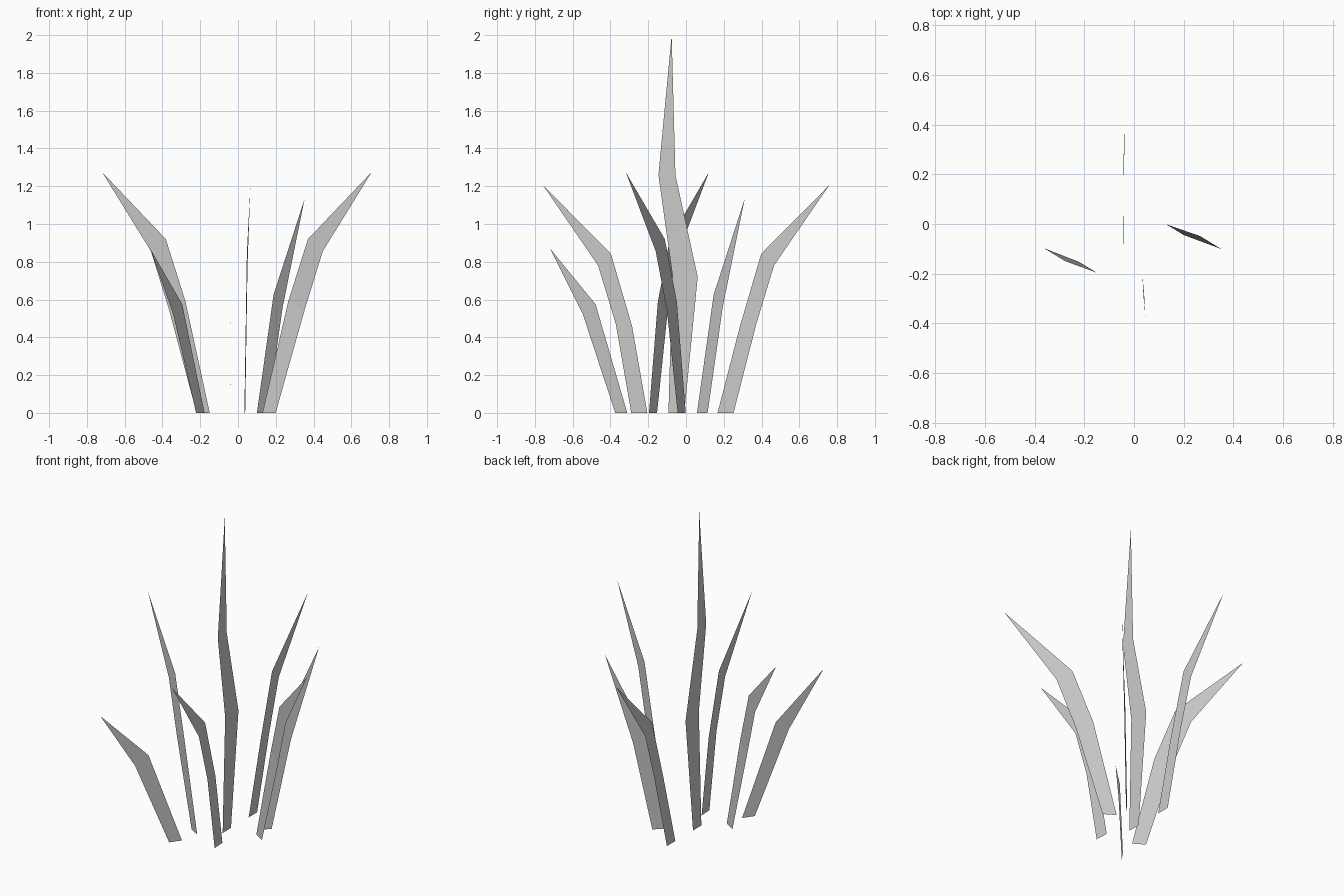
import bpy
from math import cos, sin, radians

if "Cube" in bpy.data.objects:
    bpy.data.objects.remove(bpy.data.objects["Cube"])

# Blade outlines: (inner distance, inner z, outer distance, outer z) per level, then the tip
WIDE = [(0.171, 0, 0.253, 0), (0.312, 0.59, 0.412, 0.54),
        (0.434, 0.92, 0.526, 0.855), (0.83, 1.275)]
ARCHED = [(0.167, 0, 0.252, 0), (0.286, 0.46, 0.372, 0.47),
          (0.398, 0.842, 0.466, 0.78), (0.758, 1.205)]
TALL = [(-0.093, 0, -0.009, 0), (-0.072, 0.73, 0.062, 0.72),
        (-0.146, 1.26, -0.056, 1.26), (-0.076, 2.0)]
SHORT = [(0.0, 0, 0.078, 0), (0.205, 0.575, 0.287, 0.52), (0.5, 0.87)]
SLIM = [(0.0, 0, 0.08, 0), (0.125, 0.626, 0.193, 0.56), (0.358, 1.135)]


def blade(name, outline, origin, angle, foot=(0, 0)):
    """Flat sheet leaning along angle; foot moves the base edge along/across it."""
    c, s = cos(radians(angle)), sin(radians(angle))
    verts = []
    for i, level in enumerate(outline):
        along, across = foot if i == 0 else (0, 0)
        for j in range(0, len(level), 2):
            r, z = level[j] + along, level[j + 1]
            verts.append((origin[0] + r * c - across * s,
                          origin[1] + r * s + across * c, z))
    faces = [(i, i + 1, i + 3, i + 2) for i in range(0, len(verts) - 3, 2)]
    n = len(verts)
    faces.append((n - 3, n - 2, n - 1))
    mesh = bpy.data.meshes.new(name)
    mesh.from_pydata(verts, [], faces)
    bpy.context.collection.objects.link(bpy.data.objects.new(name, mesh))


# Clump of seven leaves
blade("right_leaf", WIDE, (0, 0.1145), -31.5, (0, -0.031))
blade("left_leaf", WIDE, (-0.012, -0.312), 148.5, (0.007, -0.027))
blade("back_leaf", ARCHED, (-0.039, 0), 90, (0, 0.003))
blade("front_leaf", ARCHED, (0.026, 0), -87, (0.038, -0.003))
blade("tall_centre_leaf", TALL, (-0.04, 0), 90, (0, 0.003))
blade("short_front_left_leaf", SHORT, (-0.177, -0.311), 234.8)
blade("slim_back_right_leaf", SLIM, (0.1, 0.058), 45)
